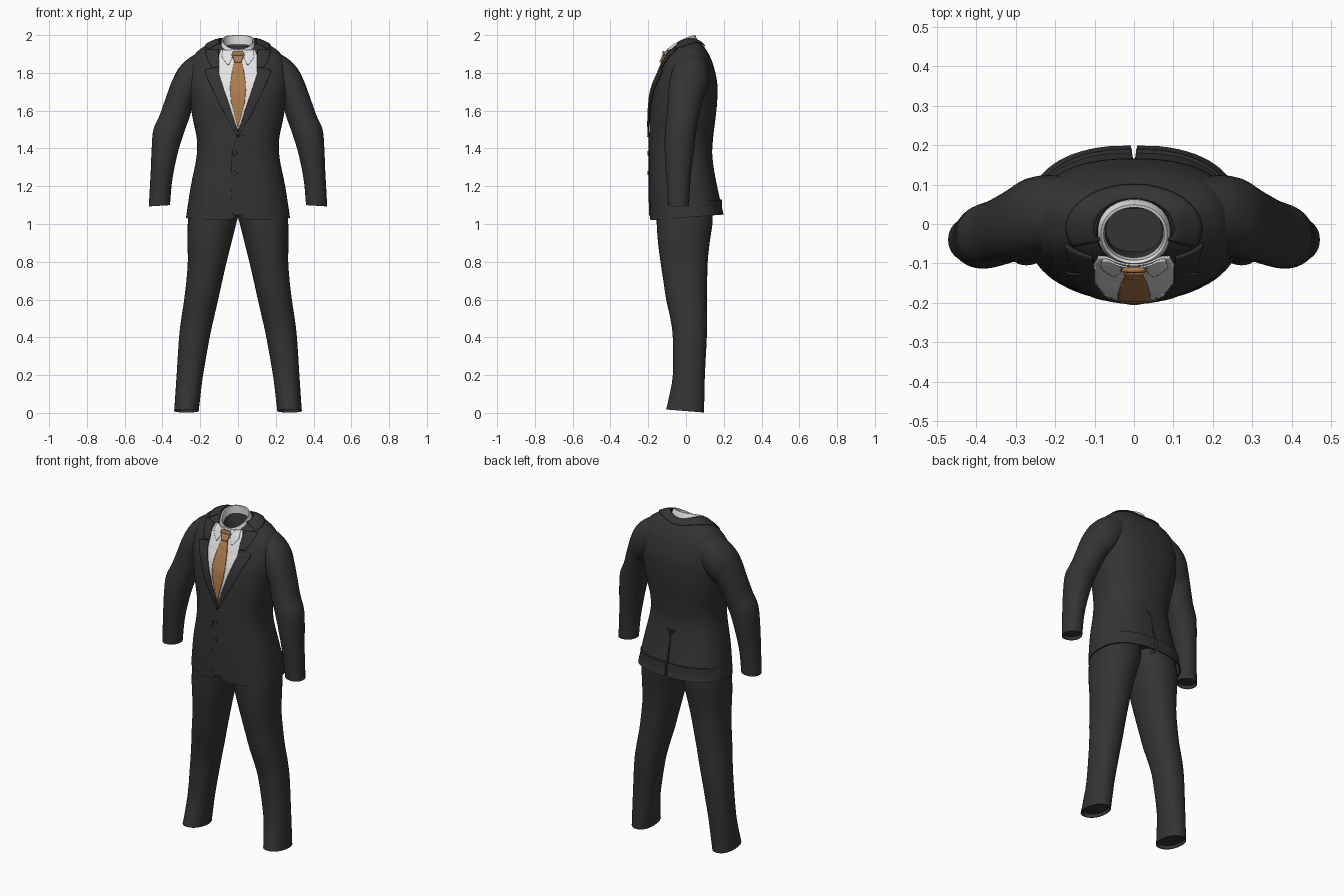
import bpy, bmesh, math
from mathutils import Vector
from mathutils.bvhtree import BVHTree

if "Cube" in bpy.data.objects:
    bpy.data.objects.remove(bpy.data.objects["Cube"])


def material(name, rgb):
    m = bpy.data.materials.new(name)
    m.diffuse_color = (*rgb, 1)
    m.use_nodes = True
    m.node_tree.nodes["Principled BSDF"].inputs["Base Color"].default_value = m.diffuse_color
    return m


CLOTH = material("charcoal cloth", (0.034, 0.034, 0.035))
SHIRT = material("white shirt", (0.78, 0.78, 0.78))
TIE = material("tan silk", (0.43, 0.20, 0.075))


def add_object(name, bm, mat):
    me = bpy.data.meshes.new(name)
    bm.to_mesh(me)
    bm.free()
    me.materials.append(mat)
    ob = bpy.data.objects.new(name, me)
    bpy.context.collection.objects.link(ob)
    return ob


def spline(rings, steps=4):
    """Catmull-Rom through rings of parameters."""
    out = []
    for i in range(len(rings) - 1):
        p = [rings[max(0, min(len(rings) - 1, i + k))] for k in (-1, 0, 1, 2)]
        for s in range(steps):
            t = s / steps
            out.append(tuple(0.5 * (2 * b + (c - a) * t + (2 * a - 5 * b + 4 * c - d) * t * t
                                    + (3 * b - a - 3 * c + d) * t ** 3) for a, b, c, d in zip(*p)))
    return out + [rings[-1]]


def shrink(p, k, dz):
    """Smaller copy of a ring, moved up by dz (for hollow hems)."""
    xa, za, xb, zb, yf, yb, tilt, lift = p
    xm, zm, ym = (xa + xb) / 2, (za + zb) / 2 + dz, (yf + yb) / 2
    hx, hz, hy = (xb - xa) / 2 * k, (zb - za) / 2 * k, (yb - yf) / 2 * k
    return (xm - hx, zm - hz, xm + hx, zm + hz, ym - hy, ym + hy, tilt * k, lift)


def loft(rings, n=2.2, segs=72, close=False):
    """Rings: (x0, z0, x1, z1, y_front, y_back, tilt, side_lift)."""
    bm = bmesh.new()
    loops = []
    for xa, za, xb, zb, yf, yb, tilt, lift in rings:
        loop = []
        for i in range(segs):
            a = 2 * math.pi * i / segs
            c, s = (math.copysign(abs(f) ** (2 / n), f) for f in (math.cos(a), math.sin(a)))
            loop.append(bm.verts.new(((xa + xb) / 2 + (xb - xa) / 2 * c,
                                      (yf + yb) / 2 + (yb - yf) / 2 * s,
                                      (za + zb) / 2 + (zb - za) / 2 * c + tilt * s + lift * c * c)))
        loops.append(loop)
    pairs = list(zip(loops, loops[1:])) + ([(loops[-1], loops[0])] if close else [])
    for lo, hi in pairs:
        for i in range(segs):
            j = (i + 1) % segs
            bm.faces.new((lo[i], lo[j], hi[j], hi[i]))
    if not close:
        bm.faces.new(loops[0])
        bm.faces.new(loops[-1])
    bmesh.ops.recalc_face_normals(bm, faces=bm.faces)
    return bm


def level(zf, zb, w, yf, yb, lift=0.0):
    z = (zf + zb) / 2
    return (-w, z, w, z, yf, yb, (zb - zf) / 2, lift)


# Jacket body, with hollow hem and open neck
body = spline([level(*r) for r in (
    (1.02, 1.05, .275, -.19, .20, 0), (1.2, 1.2, .25, -.195, .165, 0), (1.35, 1.35, .22, -.195, .14, 0),
    (1.45, 1.45, .218, -.195, .143, 0), (1.55, 1.55, .238, -.193, .155, 0),
    (1.65, 1.65, .255, -.188, .165, 0), (1.72, 1.75, .265, -.175, .165, .01),
    (1.79, 1.84, .255, -.147, .145, .03), (1.83, 1.89, .225, -.13, .125, .04),
    (1.86, 1.925, .175, -.117, .105, .045), (1.88, 1.95, .125, -.108, .085, .045),
    (1.89, 1.96, .095, -.10, .06, .04))])
body = [shrink(body[0], .95, .08), shrink(body[0], .97, 0)] + body + [
    level(1.87, 1.93, .076, -.085, .045, .02), level(1.6, 1.6, .07, -.07, .04)]
torso_bm = loft(body, n=2.4)
for v in torso_bm.verts:
    x, y, z = v.co
    if z < 1.05 and y < 0:  # rounded front corners of the hem
        v.co.z += .03 * max(0, 1 - abs(x) / .07) ** 2
    if z < 1.29 and y > .1 and abs(x) < .045:  # back vent slit
        if abs(x) < .001:
            v.co.y -= .05
        else:
            v.co.x = math.copysign(.001 + .028 * (1.3 - z), x) if abs(x) < .036 else x

# Shirt collar band
collar_rings = [level(1.86, 1.93, .10, -.105, .067, .02), level(1.90, 1.975, .093, -.104, .06, .015),
                level(1.925, 2.0, .084, -.10, .049, .012), level(1.923, 1.998, .077, -.092, .042, .012),
                level(1.875, 1.95, .074, -.085, .043, .015)]
collar_bm = loft(collar_rings, n=2.1, close=True)

# Combined surface that the flat cloth pieces are draped on
both = bmesh.new()
for src in (torso_bm, collar_bm):
    tmp = bpy.data.meshes.new("tmp")
    src.to_mesh(tmp)
    both.from_mesh(tmp)
    bpy.data.meshes.remove(tmp)
surface = BVHTree.FromBMesh(both)
body_only = BVHTree.FromBMesh(torso_bm)
both.free()

jacket = add_object("jacket_body", torso_bm, CLOTH)
add_object("shirt_collar", collar_bm, SHIRT)


def drape(name, rows, direction, mat, thick, target):
    """Grid of (origin, offset) points dropped on the body surface."""
    bm = bmesh.new()
    grid = []
    for row in rows:
        line = []
        for origin, off in row:
            hit, nor, _, _ = target.ray_cast(origin, direction)
            if hit is None or (direction.y > 0 and hit.y > 0):  # missed: nearest point instead
                hit, nor, _, _ = target.find_nearest(Vector((origin.x, -.06, min(origin.z, 1.93))))
            if nor.dot(direction) > 0:
                nor = -nor
            line.append(bm.verts.new(hit + nor * off))
        grid.append(line)
    for a, b in zip(grid, grid[1:]):
        for i in range(len(a) - 1):
            bm.faces.new((a[i], a[i + 1], b[i + 1], b[i]))
    ob = add_object(name, bm, mat)
    sol = ob.modifiers.new("thickness", 'SOLIDIFY')
    sol.thickness, sol.offset = thick, 0
    return ob


def panel(name, edges, mat, off0, off1, thick=.005, side=1, cols=10, steps=5, target=surface):
    """Front panel from (z, x0, x1) edge points."""
    rows = []
    for (za, a0, a1), (zb, b0, b1) in zip(edges, edges[1:]):
        for s in range(steps + 1):
            t = s / steps
            z, x0, x1 = za + (zb - za) * t, a0 + (b0 - a0) * t, a1 + (b1 - a1) * t
            rows.append([(Vector((side * (x0 + (x1 - x0) * k / cols), -1, z)),
                          off0 + (off1 - off0) * k / cols) for k in range(cols + 1)])
    return drape(name, rows, Vector((0, 1, 0)), mat, thick, target)


def sym(pairs):
    return [(z, -w, w) for z, w in pairs]


# Shirt front and tie
panel("shirt_front", sym([(1.92, .09), (1.88, .104), (1.79, .104), (1.72, .08), (1.5, .004)]),
      SHIRT, .003, .003, .004, cols=20)
panel("tie_blade", sym([(1.87, .016), (1.80, .032), (1.72, .042), (1.65, .036), (1.515, .003)]),
      TIE, .009, .009, .006)
panel("tie_knot", sym([(1.912, .022), (1.89, .031), (1.85, .017)]), TIE, .014, .014, .014)

# Parts made on both sides
for side, tag in ((1, "right"), (-1, "left")):
    panel("shirt_collar_wing_" + tag, [(1.915, .012, .08), (1.88, .028, .085), (1.84, .048, .056)],
          SHIRT, .009, .007, .004, side)
    panel("jacket_collar_" + tag, [(1.92, .104, .172), (1.87, .1, .16), (1.826, .1, .136)],
          CLOTH, .008, .005, .005, side, target=body_only)
    panel("lapel_" + tag, [(1.824, .1, .136), (1.812, .1, .172), (1.79, .1, .17), (1.71, .074, .132),
                           (1.6, .036, .08), (1.46, -.008, .002)], CLOTH, .008, .005, .005, side)

    sleeve = spline([(side * xi, zi, side * xo, zo, y - r, y + r, 0, 0) for xi, zi, xo, zo, y, r in (
        (.14, 1.72, .165, 1.925, .025, .095), (.20, 1.66, .25, 1.885, .022, .102),
        (.235, 1.63, .31, 1.83, .012, .102), (.245, 1.61, .35, 1.755, 0, .095),
        (.255, 1.57, .385, 1.66, -.01, .088), (.28, 1.50, .415, 1.575, -.022, .084),
        (.297, 1.45, .448, 1.50, -.03, .082), (.318, 1.38, .457, 1.40, -.035, .078),
        (.34, 1.28, .462, 1.28, -.04, .068), (.352, 1.2, .467, 1.19, -.04, .061),
        (.36, 1.10, .472, 1.093, -.04, .056))])
    sleeve += [shrink(sleeve[-1], .93, 0), shrink(sleeve[-1], .9, .02)]
    add_object("sleeve_" + tag, loft(sleeve, n=2.1, segs=40), CLOTH)

    leg = spline([(side * xi, z, side * xo, z, yf, yb, tilt, 0) for z, xi, xo, yf, yb, tilt in (
        (1.12, -.01, .25, -.15, .13, 0), (1.05, -.003, .262, -.155, .14, 0), (1.0, .01, .266, -.155, .14, 0),
        (.9, .035, .267, -.148, .125, 0), (.8, .06, .266, -.135, .115, 0), (.7, .083, .273, -.12, .112, 0),
        (.6, .105, .285, -.105, .11, 0), (.5, .128, .3, -.083, .112, 0), (.4, .15, .312, -.07, .11, 0),
        (.2, .185, .325, -.07, .1, 0), (.08, .2, .333, -.09, .097, -.004),
        (.01, .208, .338, -.105, .095, -.008))])
    leg += [shrink(leg[-1], .95, 0), shrink(leg[-1], .92, .02)]
    add_object("trouser_leg_" + tag, loft(leg, n=2.2, segs=40), CLOTH)

# Jacket collar around the back of the neck
rows = []
for i in range(49):
    a = math.radians(-25 + 230 * i / 48)
    rows.append([(Vector(((.1 + .07 * k / 6) * math.cos(a),
                          -.01 + (.072 + .034 * k / 6) * math.sin(a), 3)), .007 - .002 * k / 6)
                 for k in range(7)])
drape("jacket_back_collar", rows, Vector((0, 0, -1)), CLOTH, .005, body_only)

# Overlapping front edge and buttons
panel("front_overlap", [(1.47, -.004, .05), (1.38, -.032, .05), (1.15, -.036, .05), (1.07, -.034, .05),
                        (1.045, -.022, .05)], CLOTH, .003, -.004, .004)
for i, z in enumerate((1.375, 1.27)):
    bm = bmesh.new()
    bmesh.ops.create_cone(bm, cap_ends=True, segments=20, radius1=.014, radius2=.011, depth=.012)
    for v in bm.verts:
        v.co = (v.co.x - .015, -.197 - v.co.z, z + v.co.y)
    add_object("button_%d" % (i + 1), bm, CLOTH)

# Smooth shading with crisp edges
for ob in bpy.data.objects:
    ob.select_set(True)
bpy.context.view_layer.objects.active = jacket
bpy.ops.object.shade_smooth_by_angle(angle=math.radians(40))
